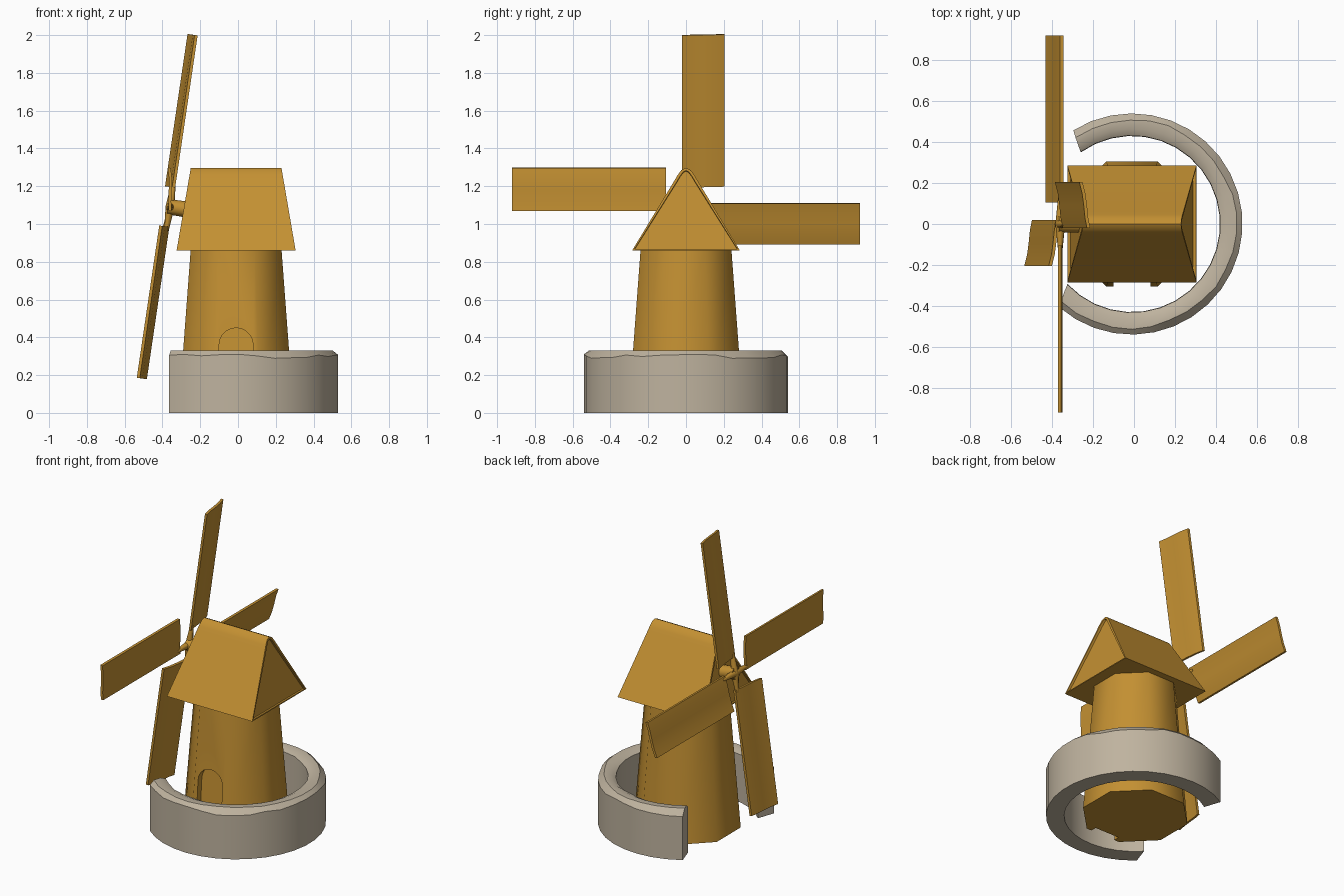
import bpy, bmesh, math, random
from mathutils import Matrix, Vector

random.seed(4)
cube = bpy.data.objects.get("Cube")
if cube:
    bpy.data.objects.remove(cube)


def material(name, color):
    m = bpy.data.materials.new(name)
    m.use_nodes = True
    m.diffuse_color = color
    m.node_tree.nodes["Principled BSDF"].inputs["Base Color"].default_value = color
    return m


GOLD = material("golden wood", (0.55, 0.28, 0.032, 1))
STONE = material("pale stone", (0.52, 0.45, 0.345, 1))


def make(name, bm, mat, smooth=None):
    bmesh.ops.recalc_face_normals(bm, faces=bm.faces)
    mesh = bpy.data.meshes.new(name)
    bm.to_mesh(mesh)
    bm.free()
    mesh.materials.append(mat)
    ob = bpy.data.objects.new(name, mesh)
    bpy.context.collection.objects.link(ob)
    if smooth:
        shade(ob, smooth)
    return ob


def activate(ob):
    bpy.ops.object.select_all(action='DESELECT')
    ob.select_set(True)
    bpy.context.view_layer.objects.active = ob


def shade(ob, angle):
    activate(ob)
    bpy.ops.object.shade_smooth_by_angle(angle=math.radians(angle))


def loft(bm, rings):
    """Join closed rings of points into a capped solid."""
    rows = [[bm.verts.new(p) for p in ring] for ring in rings]
    for a, b in zip(rows, rows[1:]):
        for i in range(len(a)):
            j = (i + 1) % len(a)
            bm.faces.new((a[i], a[j], b[j], b[i]))
    return bm.faces.new(rows[0]), bm.faces.new(rows[-1])


# Tapered eight-sided tower
CX = -0.01


def octagon(apothem, z):
    r = apothem / math.cos(math.pi / 8)
    return [(CX + r * math.cos((k + 0.5) * math.pi / 4),
             r * math.sin((k + 0.5) * math.pi / 4), z) for k in range(8)]


bm = bmesh.new()
loft(bm, [octagon(0.305, 0), octagon(0.24, 0.87)])
tower = make("tower", bm, GOLD)

# Arched doorway recess, following the slope of the front face
arch = [(-0.09, -0.1), (0.09, -0.1)]
arch += [(0.09 * math.cos(t * math.pi / 10), 0.36 + 0.09 * math.sin(t * math.pi / 10))
         for t in range(11)]
bm = bmesh.new()
loft(bm, [[(CX + x, y + 0.065 * z / 0.87, z) for x, z in arch] for y in (-0.4, -0.265)])
cutter = make("doorway_cutter", bm, GOLD)
cutter.hide_render = True
mod = tower.modifiers.new("doorway", 'BOOLEAN')
mod.operation = 'DIFFERENCE'
mod.object = cutter
activate(tower)
bpy.ops.object.modifier_apply(modifier=mod.name)
bpy.data.objects.remove(cutter)
shade(tower, 50)

# Rounded gable roof with slanted, slightly recessed ends
half = [(0.285, 0.86), (0.06, 1.232), (0.045, 1.258), (0.025, 1.285)]
profile = half + [(0, 1.297)] + [(-y, z) for y, z in reversed(half)]


def roof_end(side):
    return [(CX + side * (0.315 - 0.075 * (z - 0.86) / 0.437), y, z) for y, z in profile]


bm = bmesh.new()
ends = loft(bm, [roof_end(-1), roof_end(1)])
bmesh.ops.recalc_face_normals(bm, faces=bm.faces)
bmesh.ops.inset_individual(bm, faces=list(ends), thickness=0.014, depth=0)
bmesh.ops.inset_individual(bm, faces=list(ends), thickness=0.001, depth=-0.015)
make("roof", bm, GOLD, 40)

# Open ring wall with a worn, chamfered rim
bm = bmesh.new()
rings = []
steps = 24
for k in range(steps + 1):
    f = k / steps
    wear = random.uniform(0, 0.025)
    section = [(0.43, 0), (0.54, 0), (0.54, 0.312 - wear), (0.515 - wear / 2, 0.33),
               (0.465, 0.33), (0.432, 0.318 - wear / 2)]
    ring = []
    for r, z in section:
        t = (r - 0.43) / 0.11
        start, stop = -137 + 6 * t, 125.5 - 3.5 * t
        a = math.radians(start + (stop - start) * f)
        ring.append((CX + r * math.cos(a), r * math.sin(a), z))
    rings.append(ring)
loft(bm, rings)
make("ring_wall", bm, STONE, 35)

# Rotor frame: leaning back, x along blade width, y along axle, z along blade
tilt = math.radians(8.4)
across = Vector((0, 1, 0))
up = Vector((math.sin(tilt), 0, math.cos(tilt)))
out = Vector((-math.cos(tilt), 0, math.sin(tilt)))
frame = Matrix((across, out, up)).transposed().to_4x4()
frame.translation = (-0.36, 0, 1.09)

# Four pitched, gently curved blades, each on a short tapered arm
curve = [(-0.02, -0.004), (0.03, 0.006), (0.09, 0.012), (0.15, 0.02), (0.205, 0.034)]
outline = [(w, a - 0.008) for w, a in curve] + [(w, a + 0.008) for w, a in reversed(curve)]
for k, name in enumerate(("top", "back", "bottom", "front")):
    turn = frame @ Matrix.Rotation(k * math.pi / 2, 4, 'Y')
    bm = bmesh.new()
    loft(bm, [[(w, a, r) for w, a in outline] for r in (0.105, 0.92)])
    bmesh.ops.transform(bm, matrix=turn, verts=bm.verts)
    make(name + "_blade", bm, GOLD, 30)

    bm = bmesh.new()
    bmesh.ops.create_cone(bm, cap_ends=True, segments=8, radius1=0.024, radius2=0.011,
                          depth=0.13, matrix=Matrix.Translation((0, 0, 0.065)))
    bmesh.ops.transform(bm, matrix=turn, verts=bm.verts)
    make(name + "_arm", bm, GOLD, 50)

# Axle from the roof to the rotor
bm = bmesh.new()
bmesh.ops.create_cone(bm, cap_ends=True, segments=12, radius1=0.045, radius2=0.04, depth=0.19,
                      matrix=frame @ Matrix.Translation((0, -0.085, 0))
                      @ Matrix.Rotation(-math.pi / 2, 4, 'X'))
make("axle", bm, GOLD, 50)
